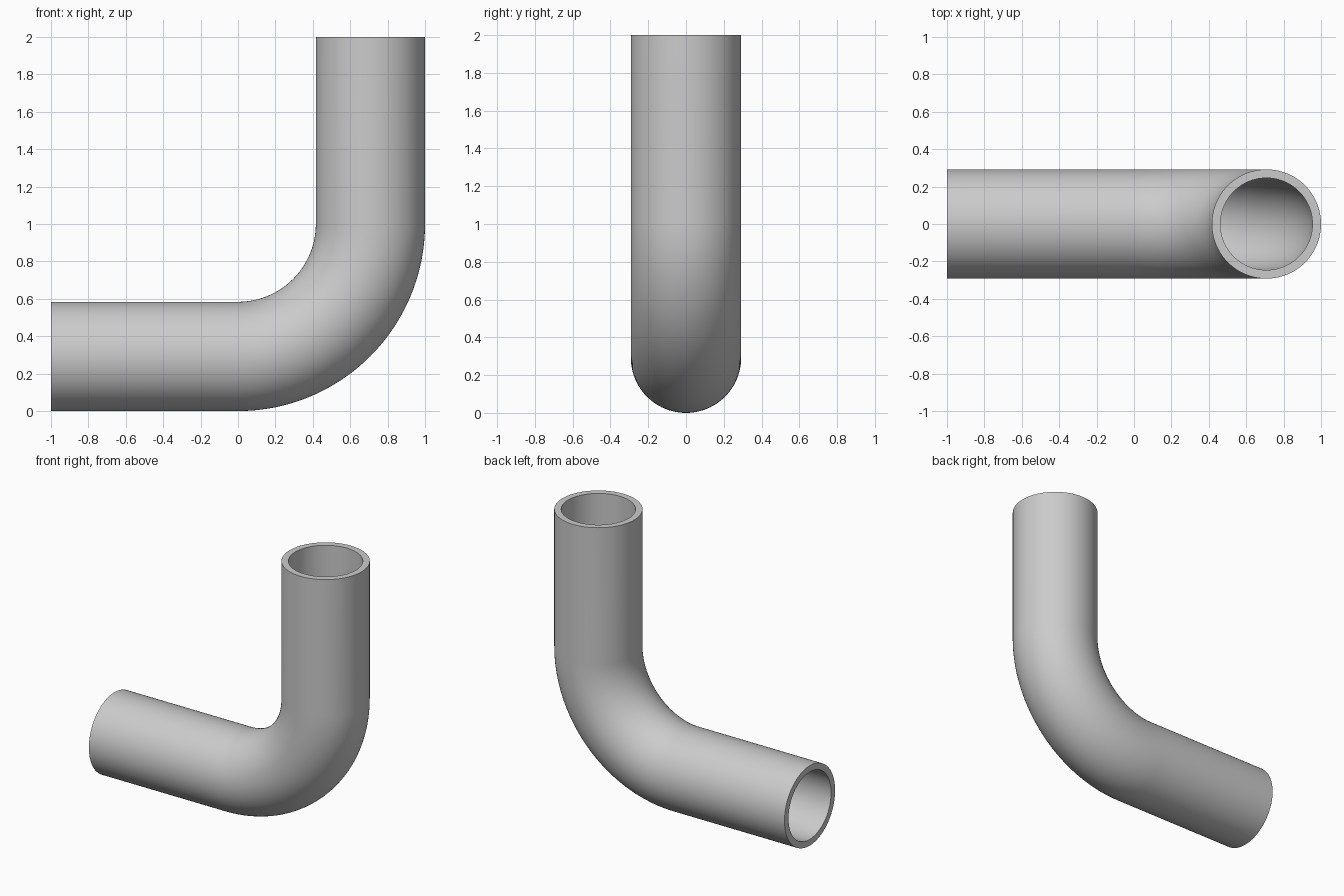
import bpy, bmesh, math
from mathutils import Vector

if "Cube" in bpy.data.objects:
    bpy.data.objects.remove(bpy.data.objects["Cube"])

OUTER, INNER = 0.292, 0.246     # pipe radii
BEND = 1 - OUTER                # centreline bend radius, about (0, 0, 1)
SIDES, STEPS = 96, 48

# Centreline stations: point and outward normal in the xz plane
stations = [(Vector((-1, 0, OUTER)), Vector((0, 0, -1)))]
for i in range(STEPS + 1):
    a = math.pi / 2 * i / STEPS
    n = Vector((math.sin(a), 0, -math.cos(a)))
    stations.append((Vector((0, 0, 1)) + n * BEND, n))
stations.append((Vector((BEND, 0, 2)), Vector((1, 0, 0))))

bm = bmesh.new()


def ring(centre, normal, radius):
    side = Vector((0, 1, 0))
    angles = [2 * math.pi * k / SIDES for k in range(SIDES)]
    return [bm.verts.new(centre + radius * (normal * math.cos(t) + side * math.sin(t)))
            for t in angles]


def bridge(a, b):
    for k in range(SIDES):
        j = (k + 1) % SIDES
        bm.faces.new((a[k], a[j], b[j], b[k]))


# Outer wall forwards, bore backwards, joined by the two end rims
rings = [ring(c, n, OUTER) for c, n in stations]
rings += [ring(c, n, INNER) for c, n in reversed(stations)]
for i, r in enumerate(rings):
    bridge(r, rings[(i + 1) % len(rings)])
bmesh.ops.recalc_face_normals(bm, faces=bm.faces)

mesh = bpy.data.meshes.new("elbow_pipe")
bm.to_mesh(mesh)
bm.free()
pipe = bpy.data.objects.new("elbow_pipe", mesh)
bpy.context.collection.objects.link(pipe)

grey = bpy.data.materials.new("light_grey")
grey.diffuse_color = (0.6, 0.6, 0.6, 1)
grey.use_nodes = True
grey.node_tree.nodes["Principled BSDF"].inputs["Base Color"].default_value = grey.diffuse_color
mesh.materials.append(grey)

# Smooth walls, crisp rims
bpy.context.view_layer.objects.active = pipe
pipe.select_set(True)
bpy.ops.object.shade_smooth_by_angle(angle=math.radians(40))
